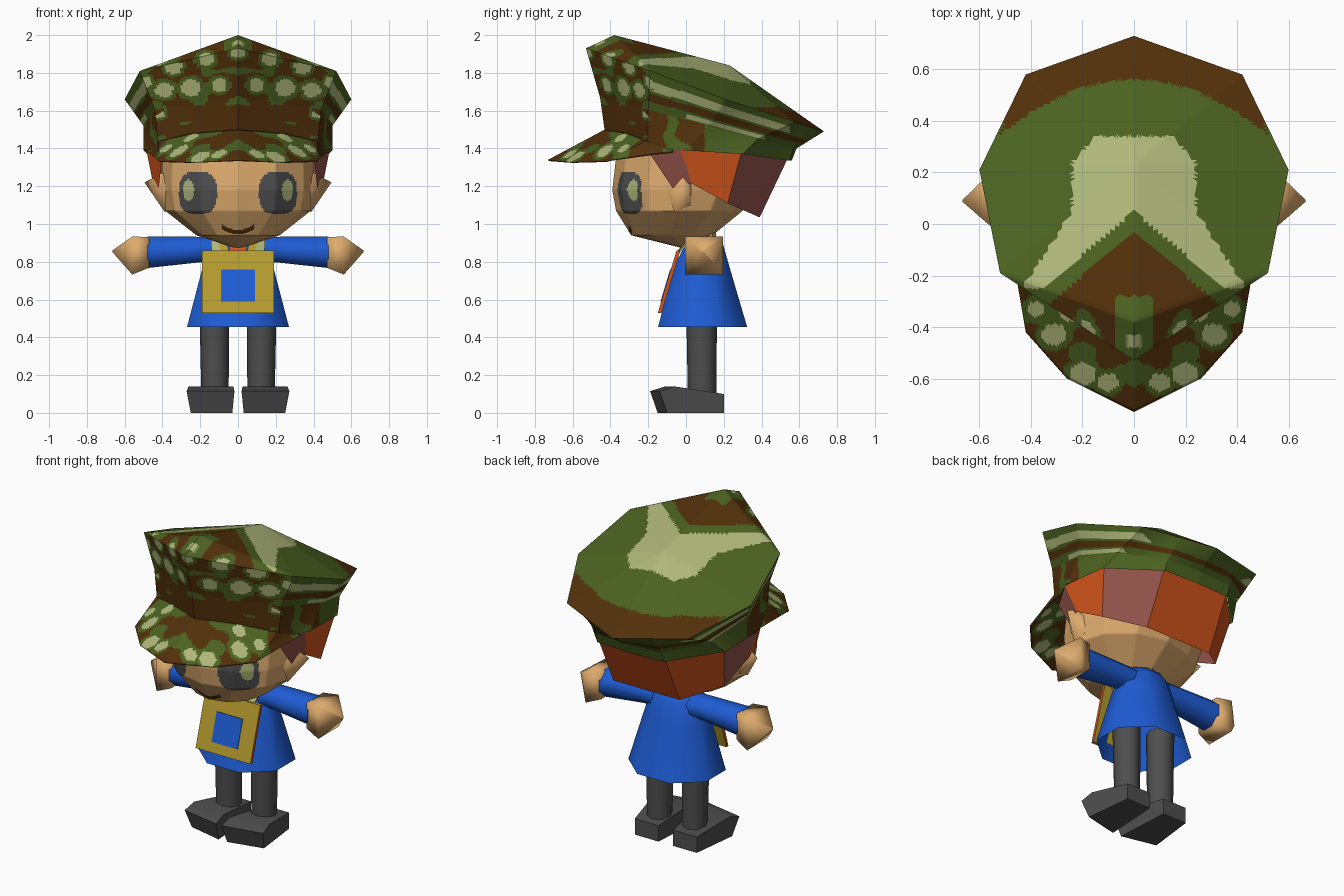
import bpy, bmesh, math
from mathutils import Vector, noise

if "Cube" in bpy.data.objects:
    bpy.data.objects.remove(bpy.data.objects["Cube"])


def lin(c):
    c /= 255
    return c / 12.92 if c <= 0.04045 else ((c + 0.055) / 1.055) ** 2.4


def material(name, r, g, b):
    m = bpy.data.materials.new(name)
    m.diffuse_color = (lin(r), lin(g), lin(b), 1)
    m.use_nodes = True
    m.node_tree.nodes["Principled BSDF"].inputs["Base Color"].default_value = m.diffuse_color
    return m


SKIN = material("skin", 222, 171, 109)
GREEN = material("camo_green", 75, 98, 32)
LIGHT = material("camo_light", 175, 183, 122)
BROWN = material("camo_brown", 82, 48, 10)
BLUE = material("blue_cloth", 30, 92, 212)
GOLD = material("gold_cloth", 181, 155, 44)
GREY = material("dark_grey", 78, 78, 79)
ORANGE = material("orange_hair", 212, 85, 28)
MAUVE = material("reddish_hair", 146, 82, 74)


def make(name, verts, faces, mats, rule=None, cuts=0, angle=40, thick=0, recalc=True):
    """Build a mesh part; rule(centre, normal, index) picks the material slot."""
    bm = bmesh.new()
    vs = [bm.verts.new(v) for v in verts]
    for f in faces:
        bm.faces.new([vs[i] for i in f])
    if recalc:
        bmesh.ops.recalc_face_normals(bm, faces=bm.faces)
    if cuts:
        bmesh.ops.subdivide_edges(bm, edges=bm.edges, cuts=cuts, use_grid_fill=True)
    me = bpy.data.meshes.new(name)
    bm.to_mesh(me)
    bm.free()
    for m in mats:
        me.materials.append(m)
    if rule:
        for p in me.polygons:
            p.material_index = rule(p.center, p.normal, p.index)
    ob = bpy.data.objects.new(name, me)
    bpy.context.collection.objects.link(ob)
    if thick:
        mod = ob.modifiers.new("thickness", "SOLIDIFY")
        mod.thickness = thick
    if angle:
        bpy.ops.object.select_all(action="DESELECT")
        ob.select_set(True)
        bpy.context.view_layer.objects.active = ob
        bpy.ops.object.shade_smooth_by_angle(angle=math.radians(angle))
    return ob


def bridge(count, n):
    """Quads joining consecutive closed rings of n points."""
    return [(r * n + i, r * n + (i + 1) % n, (r + 1) * n + (i + 1) % n, (r + 1) * n + i)
            for r in range(count - 1) for i in range(n)]


def loft(name, rings, mats, caps=(True, True), **kw):
    n = len(rings[0])
    faces = bridge(len(rings), n)
    if caps[0]:
        faces.append(tuple(reversed(range(n))))
    if caps[1]:
        faces.append(tuple(range((len(rings) - 1) * n, len(rings) * n)))
    return make(name, [v for r in rings for v in r], faces, mats, **kw)


def mirrored(half):
    return half + [(-x, y, z) for x, y, z in reversed(half[1:-1])]


def oval(n, z, hw, y0, y1, cx=0, turn=0.0):
    c, r = (y0 + y1) / 2, (y1 - y0) / 2
    return [(cx + hw * math.sin(a), c - r * math.cos(a), z)
            for a in (2 * math.pi * (i + turn) / n for i in range(n))]


# --- cap -------------------------------------------------------------
WALL_SPOTS = [(0, 1.91, .032), (.17, 1.87, .036), (.34, 1.83, .036), (.25, 1.72, .045), (.39, 1.71, .04),
              (.1, 1.735, .036), (.5, 1.75, .036), (.42, 1.59, .03), (.52, 1.66, .03)]
BRIM_SPOTS = [(.31, -.43, .042), (.2, -.585, .045), (.1, -.615, .036), (.25, -.345, .034), (.38, -.33, .03)]


def spotted(u, v, spots, p, bias):
    """Round light spots ringed with green over brown and green patches."""
    d = min(math.hypot((u - a) / 1.15, v - b) / r for a, b, r in spots)
    if d < 1:
        return 2
    q = Vector((u * 7 + 3, v * 10, 1.5))
    return 1 if d > 1.5 and noise.noise(q) > -bias else 0


def cap_rule(p, n, i):
    x, y, z = abs(p.x), p.y, p.z
    rim, band = 1.745 - 0.349 * y, 1.553 - 0.262 * y
    if n.z > 0.25 and z > rim - 0.005:              # top panel
        if y > 0.56 - 0.8 * x * x:
            return 1
        if 0.05 < y < 0.34 and x < 0.24 - 0.9 * max(0, y - 0.24):
            return 2
        if -0.25 < y <= 0.05 and 0.05 - 0.85 * x < y and x < 0.24 + 0.65 * (0.05 - y):
            return 2
        if y < -0.28 and x < 0.07:
            return 2 if x < 0.025 and -0.48 < y < -0.43 else 0
        if y < -0.33:
            return spotted(x, z, WALL_SPOTS, p, 0.05)
        return 1 if y < -0.03 - 0.85 * x else 0
    u = (z - band) / (rim - band)
    if y > -0.2 + 0.03 * math.sin(30 * z):          # long streaks on the sides
        if 0.5 < u < 0.74 and y < 0.55:
            return 2
        if 0.02 < u < 0.15 and 0 < y < 0.42:
            return 2
        if 0.22 < u < 0.42:
            return 1
        return 1 if u < 0 and y < 0.1 and noise.noise(p * 9) > -.1 else 0
    bias = 0.3 if 1.75 < z < 1.86 or 1.47 < z < 1.63 else -0.05
    return spotted(x, z, WALL_SPOTS, p, bias)


band_low = mirrored([(0, -.42, 1.42), (.42, -.2, 1.40), (.5, 0, 1.39), (.48, .3, 1.37),
                     (.23, .55, 1.335), (0, .56, 1.335)])
band_top = mirrored([(0, -.455, 1.67), (.44, -.2, 1.605), (.5, .12, 1.52), (.44, .38, 1.45),
                     (.23, .57, 1.40), (0, .585, 1.40)])
rim = mirrored([(0, -.53, 1.93), (.52, -.19, 1.81), (.6, .21, 1.66), (.42, .58, 1.54),
                (.21, .655, 1.515), (0, .73, 1.49)])
verts = band_low + band_top + rim + [(0, -.38, 2.0), (0, .23, 1.84)]
faces = bridge(3, 10) + [(20, 21, 30), (29, 20, 30), (21, 31, 30), (29, 30, 31)]
faces += [(20 + i, 21 + i, 31) for i in range(1, 9)]
CAMO = [GREEN, BROWN, LIGHT]
make("cap_crown", verts, faces, CAMO, rule=cap_rule, cuts=27)

inner = [(0, -.43, 1.5), (.24, -.31, 1.48), (.42, -.21, 1.44), (.46, -.07, 1.40)]
outer = [(0, -.73, 1.34), (.26, -.6, 1.33), (.42, -.42, 1.335), (.48, -.07, 1.385)]
flip = lambda pts: [(-x, y, z) for x, y, z in reversed(pts[1:])] + pts
faces = [(i, i + 7, i + 8, i + 1) for i in range(6)]
make("cap_brim", flip(inner) + flip(outer), faces, CAMO, cuts=21, thick=0.008,
     rule=lambda p, n, i: spotted(abs(p.x), p.y, BRIM_SPOTS, p, -0.02), recalc=False)


# --- head with painted eyes and mouth --------------------------------
def face_rule(p, n, i):
    x, z = abs(p.x), p.z
    if p.y > -0.1:
        return 0
    if ((x - .262) / .03) ** 2 + ((z - 1.178) / .056) ** 2 < 1:
        return 2
    if abs((x - .212) / .1) ** 3 + abs((z - 1.165) / .112) ** 3 < 1:
        return 1
    return 3 if x < .085 and abs(z - (.957 + 4 * x * x)) < .012 else 0


N = 12
head = [oval(N, 1.44, .40, -.36, .40), oval(N, 1.18, .405, -.39, .36),
        oval(N, 1.07, .385, -.37, .30), oval(N, .94, .22, -.29, .14)]
verts = [v for r in head for v in r] + [(0, 0, .868)]
faces = bridge(4, N) + [(36 + (i + 1) % N, 36 + i, 48) for i in range(N)]
make("head", verts, faces, [SKIN, GREY, LIGHT, BROWN], rule=face_rule, cuts=21)
loft("neck", [oval(8, .84, .07, .02, .16), oval(8, .96, .07, .02, .16)], [SKIN])

# hair: a band of panels around the back with sideburns
top = [(.40, -.19, 1.37), (.487, -.03, 1.40), (.47, .295, 1.385), (.23, .54, 1.35)]
low = [(.42, -.07, 1.19), (.45, .03, 1.215), (.42, .22, 1.11), (.23, .39, 1.035)]
wrap = lambda h: h + [(-x, y, z) for x, y, z in reversed(h)]
faces = [(i, i + 8, i + 9, i + 1) for i in range(7)]
make("hair", wrap(top) + wrap(low), faces, [ORANGE, MAUVE], angle=0, recalc=False,
     rule=lambda p, n, i: 1 if i in (0, 2, 5) else 0)

for s, side in ((1, "right"), (-1, "left")):
    # ear
    rim_pts = [(-.03, 1.28), (.03, 1.21), (.025, 1.10), (-.06, 1.06), (-.1, 1.17)]
    verts = [(s * .385, y, z) for y, z in rim_pts] + [(s * .495, .0, 1.22)]
    make(side + "_ear", verts, [(i, (i + 1) % 5, 5) for i in range(5)] + [(4, 3, 2, 1, 0)], [SKIN], angle=80)

    # sleeve
    def tube(n, x, cy, cz, ry, rz, turn):
        return [(s * x, cy + ry * math.cos(a), cz + rz * math.sin(a))
                for a in (2 * math.pi * (i + turn) / n for i in range(n))]
    loft(side + "_sleeve", [tube(8, .06, .09, .86, .08, .075, .5), tube(8, .2, .09, .865, .082, .073, .5),
                            tube(8, .48, .09, .85, .095, .09, .5)], [BLUE], angle=80)
    # pointed hand
    loft(side + "_hand", [tube(4, .47, .09, .85, .115, .115, .5), tube(4, .56, .095, .833, .142, .142, .5),
                          tube(4, .665, .09, .856, .006, .006, .5)], [SKIN], angle=100)
    # leg
    loft(side + "_leg", [oval(8, .08, .072, .01, .16, s * .122), oval(8, .6, .08, 0, .165, s * .125)],
         [GREY], angle=80)

    # boot: blocky foot flaring towards the toe
    def sole(z0, z1, toe, wide):
        foot = [(.05, .2), (.215, .2), (.25 + wide, -.1 - toe), (.03 - wide / 2, -.15 - toe)]
        return [(s * x, y, z1 if y < 0 else z0) for x, y in foot]
    loft(side + "_boot", [sole(0, 0, 0, 0), sole(.07, .115, .04, .022), sole(.1, .14, -.04, .012)],
         [GREY], angle=30)

# --- tunic -------------------------------------------------------------
loft("tunic", [oval(8, .455, .292, -.167, .343, turn=.5), oval(8, .78, .2, -.075, .24, turn=.5),
               oval(8, .89, .165, -.01, .205, turn=.5), oval(8, .935, .12, .025, .175, turn=.5)],
     [BLUE], caps=(False, True), angle=60)


# --- bib: sloped panel with an inset square ---------------------------
def slab(name, hw, z0, z1, off, depth, mats, rule=None):
    fy = lambda z: -.05 - (.86 - z) * .3 - off
    rect = lambda d: [(x, fy(z) + d, z) for x, z in ((-hw, z0), (hw, z0), (hw, z1), (-hw, z1))]
    loft(name, [rect(depth), rect(0)], mats, angle=0, rule=rule)


slab("bib", .19, .53, .86, 0, .02, [GOLD, ORANGE], lambda p, n, i: 1 if abs(n.x) > .8 else 0)
slab("bib_square", .09, .59, .76, .004, .006, [BLUE])

# scarf knot between the straps
make("scarf", [(-.045, -.05, .85), (.045, -.05, .85), (.045, -.01, .9), (-.045, -.01, .9)],
     [(0, 1, 2, 3)], [ORANGE], angle=0, thick=.01)

# bib straps with a pale outer edge
for s, side in ((1, "right"), (-1, "left")):
    pts = [(.045, -.05, .85), (.09, -.05, .85), (.14, -.045, .85),
           (.075, .02, .94), (.11, .025, .935), (.145, .03, .925)]
    make(side + "_strap", [(s * x, y, z) for x, y, z in pts], [(0, 1, 4, 3), (1, 2, 5, 4)], [GOLD, LIGHT],
         angle=0, thick=.012, rule=lambda p, n, i: i)
